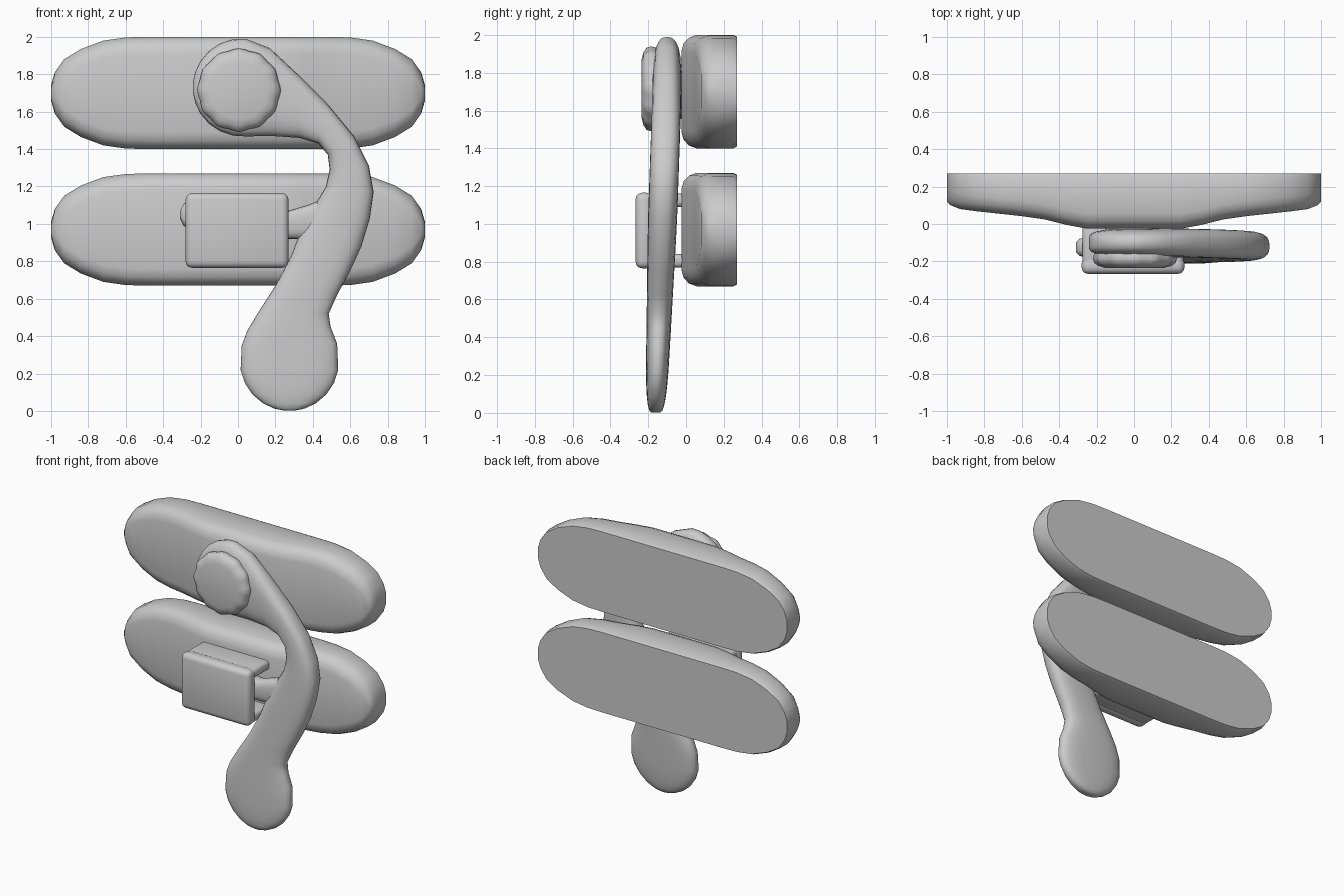
import bpy
import bmesh
from math import sin, cos, pi, radians, copysign
from mathutils import Vector, Matrix

default = bpy.data.objects.get("Cube")
if default:
    bpy.data.objects.remove(default, do_unlink=True)

GREY = (0.6, 0.6, 0.6, 1)
metal = bpy.data.materials.new("cast_grey_metal")
metal.use_nodes = True
metal.diffuse_color = GREY
metal.node_tree.nodes["Principled BSDF"].inputs["Base Color"].default_value = GREY


def finish(bm, name, angle=50):
    """Turn a bmesh into a named, smooth shaded object."""
    bmesh.ops.recalc_face_normals(bm, faces=bm.faces)
    mesh = bpy.data.meshes.new(name)
    bm.to_mesh(mesh)
    bm.free()
    mesh.materials.append(metal)
    obj = bpy.data.objects.new(name, mesh)
    bpy.context.collection.objects.link(obj)
    bpy.ops.object.select_all(action='DESELECT')
    obj.select_set(True)
    bpy.context.view_layer.objects.active = obj
    bpy.ops.object.shade_smooth_by_angle(angle=radians(angle))
    return obj


def loft(name, rings, angle=50):
    """Skin a list of equal-length point rings and cap both ends."""
    bm = bmesh.new()
    loops = [[bm.verts.new(p) for p in ring] for ring in rings]
    for a, b in zip(loops, loops[1:]):
        for i in range(len(a)):
            j = (i + 1) % len(a)
            bm.faces.new((a[i], a[j], b[j], b[i]))
    bm.faces.new(loops[0])
    bm.faces.new(loops[-1])
    return finish(bm, name, angle)


def rounded_box(name, low, high, radius):
    low, high = Vector(low), Vector(high)
    size = high - low
    bm = bmesh.new()
    bmesh.ops.create_cube(bm, size=1, matrix=Matrix.Translation((low + high) / 2)
                          @ Matrix.Diagonal((*size, 1)))
    bmesh.ops.bevel(bm, geom=bm.edges[:], offset=radius, segments=3,
                    profile=0.5, affect='EDGES')
    return finish(bm, name)


def soft(value, power):
    return copysign(abs(value) ** power, value)


def flat_bar(name, stations, depth, thickness, steps=24):
    """Skin a soft oval section between pairs of outline points."""
    rings = []
    for outer, inner, scale in stations:
        outer, inner = Vector(outer), Vector(inner)
        middle, half = (outer + inner) / 2, (outer - inner) / 2
        ring = []
        for k in range(steps):
            a = 2 * pi * k / steps
            p = middle + half * soft(cos(a), 0.7)
            y = depth(middle.y) + thickness(middle.y) * scale * soft(sin(a), 0.75)
            ring.append((p.x, y, p.y))
        rings.append(ring)
    return loft(name, rings, 70)


# Mounting plates: half profile of x, half height and front depth
BACK = 0.27
HALF = [(0.25, 0.3, -0.025), (0.36, 0.3, -0.005), (0.48, 0.3, 0.025),
        (0.6, 0.297, 0.042), (0.72, 0.28, 0.055), (0.84, 0.235, 0.068),
        (0.93, 0.18, 0.08), (0.98, 0.11, 0.1), (1, 0.04, 0.12)]
columns = [(-x, h, f) for x, h, f in reversed(HALF)] + HALF


def plate_ring(x, h, f, z):
    edge = min(1, h / 0.12)
    side = [(BACK, h - 0.01 * edge), (BACK - 0.02, h), (f + 0.08, h),
            (f + 0.04, h - 0.015 * edge), (f + 0.012, h - 0.045 * edge),
            (f, h - 0.09 * edge)]
    return ([(x, y, z + d) for y, d in side]
            + [(x, y, z - d) for y, d in reversed(side)])


for name, z in (("upper_plate", 1.7), ("lower_plate", 0.97)):
    loft(name, [plate_ring(x, h, f, z) for x, h, f in columns])

# Lever: round pivot end, curved neck, round thumb pad
ARC = [radians(a) for a in (6, 18, 32, 48, 64, 80)]
pivot, pivot_r = Vector((0.02, 1.73)), 0.262
pad, pad_r = Vector((0.275, 0.265)), 0.265
lever = []
for a in ARC:
    c, s = pivot_r * cos(a), pivot_r * sin(a)
    lever.append((pivot + Vector((-c, s)), pivot + Vector((-c, -s)), sin(a) ** 0.4))
neck = [((0.04, 1.99), (0.04, 1.468)), ((0.17, 1.94), (0.18, 1.47)),
        ((0.32, 1.8), (0.33, 1.46)), ((0.48, 1.64), (0.43, 1.43)),
        ((0.62, 1.47), (0.48, 1.37)), ((0.7, 1.31), (0.49, 1.29)),
        ((0.725, 1.17), (0.47, 1.2)), ((0.705, 1.03), (0.41, 1.1)),
        ((0.66, 0.88), (0.33, 0.95)), ((0.6, 0.75), (0.28, 0.82)),
        ((0.53, 0.62), (0.2, 0.67)), ((0.485, 0.52), (0.11, 0.53)),
        ((0.495, 0.45), (0.05, 0.43)), ((0.53, 0.36), (0.02, 0.35))]
lever += [(outer, inner, 1) for outer, inner in neck]
for a in reversed(ARC):
    c, s = pad_r * cos(a), pad_r * sin(a)
    lever.append((pad + Vector((s, -c)), pad + Vector((-s, -c)), sin(a) ** 0.4))
flat_bar("lever", lever, lambda z: -0.16 + 0.035 * z,
         lambda z: 0.055 + 0.022 * min(1, z))

# Finger of the lever that slides behind the keeper
finger = [((-0.31, 1.07), (-0.31, 1.03), 0.5), ((-0.29, 1.11), (-0.29, 0.99), 0.85),
          ((-0.22, 1.13), (-0.22, 0.95), 1), ((0.1, 1.09), (0.1, 0.92), 1),
          ((0.27, 1.07), (0.27, 0.92), 1), ((0.37, 1.1), (0.33, 0.92), 1),
          ((0.5, 1.15), (0.48, 0.88), 1)]
flat_bar("lever_finger", finger, lambda z: -0.125, lambda z: 0.055)

# Keeper: front cover held off the lower plate by two walls
rounded_box("keeper_cover", (-0.28, -0.267, 0.765), (0.27, -0.175, 1.165), 0.035)
for name, z in (("keeper_bottom_wall", 0.77), ("keeper_top_wall", 1.09)):
    rounded_box(name, (-0.275, -0.23, z), (0.265, 0.03, z + 0.07), 0.025)

# Pivot knob with a faintly ribbed rim, and the pin behind it
RIBS = 24
profile = [(0.19, -0.1, 0), (0.215, -0.16, 0.004), (0.22, -0.185, 0.004),
           (0.212, -0.208, 0.006), (0.19, -0.225, 0.004), (0.155, -0.235, 0)]


def turned(name, outline, x, z):
    rings = []
    for r, y, rib in outline:
        ring = []
        for k in range(RIBS * 2):
            a = pi * k / RIBS
            radius = r + rib * cos(pi * k / 2)
            ring.append((x + radius * cos(a), y, z + radius * sin(a)))
        rings.append(ring)
    return loft(name, rings)


turned("pivot_knob", profile, 0.005, 1.715)
turned("pivot_pin", [(0.16, -0.1, 0), (0.16, 0.03, 0)], 0.005, 1.715)
